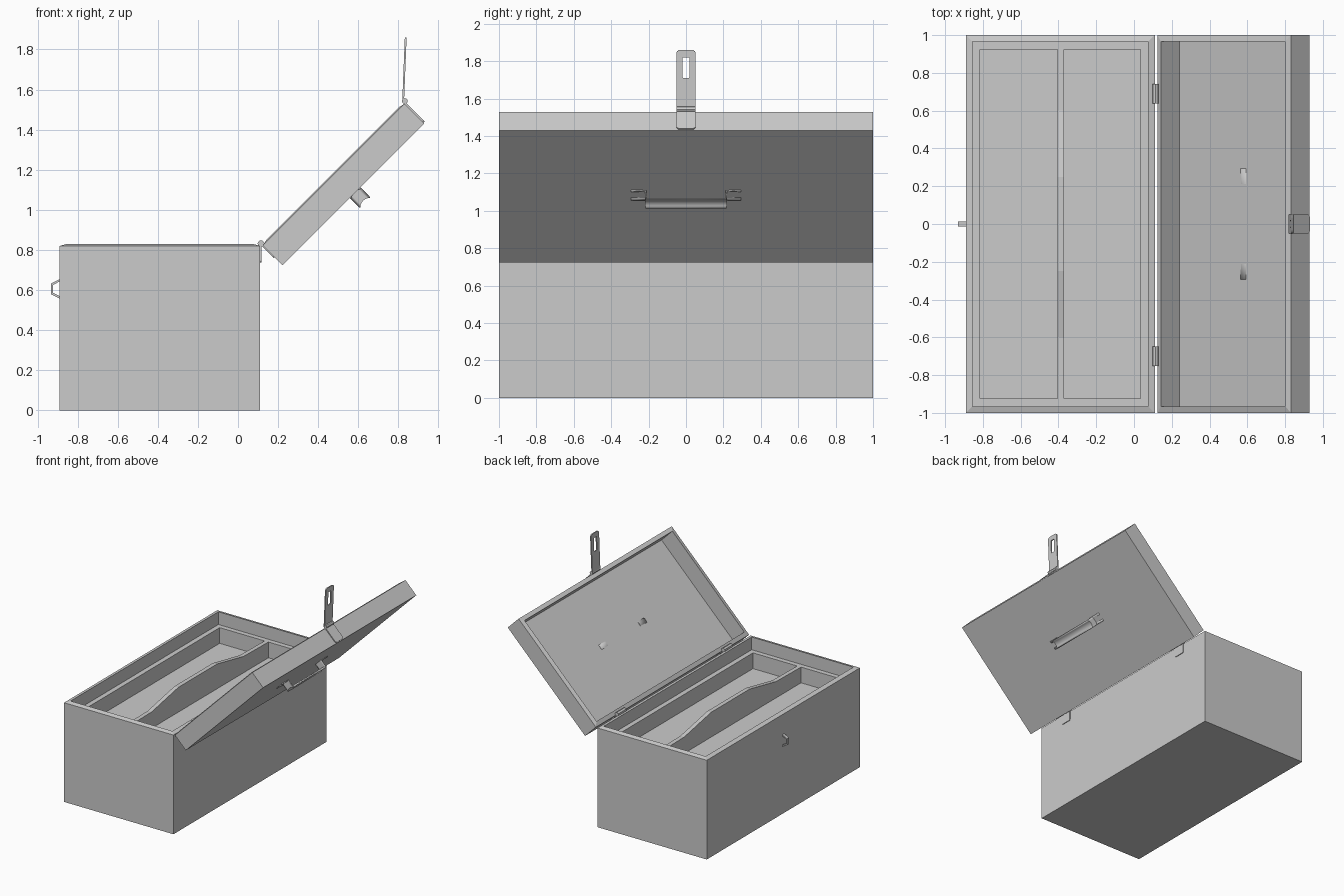
import bpy, bmesh
from math import pi, cos, sin, radians
from mathutils import Matrix, Vector

if "Cube" in bpy.data.objects:
    bpy.data.objects.remove(bpy.data.objects["Cube"])

# Lid frame: local x runs from hinge to free edge, local z points out of the open side
LID = Matrix.Translation((0.118, 0, 0.828)) @ Matrix.Rotation(radians(-45), 4, 'Y')
I = Matrix.Identity(4)


def finish(name, bm, m=I, smooth=False):
    bm.transform(m)
    bmesh.ops.recalc_face_normals(bm, faces=bm.faces[:])
    me = bpy.data.meshes.new(name)
    bm.to_mesh(me)
    bm.free()
    ob = bpy.data.objects.new(name, me)
    bpy.context.collection.objects.link(ob)
    if smooth:
        bpy.ops.object.select_all(action='DESELECT')
        ob.select_set(True)
        bpy.context.view_layer.objects.active = ob
        bpy.ops.object.shade_smooth_by_angle()
    return ob


def open_box(name, lo, hi, wall, floor, lip=0.0, m=I):
    """Box hollowed from the top, with an optional sloping rim."""
    lo, hi = Vector(lo), Vector(hi)
    bm = bmesh.new()
    bmesh.ops.create_cube(bm, size=1)
    for v in bm.verts:
        v.co = Vector(((lo if v.co[i] < 0 else hi)[i] for i in range(3)))
        if v.co.z == hi.z:
            v.co.z -= lip
    bm.normal_update()
    top = max(bm.faces, key=lambda f: f.calc_center_median().z)
    bmesh.ops.inset_region(bm, faces=[top], thickness=wall, use_even_offset=True)
    for v in top.verts:
        v.co.z = hi.z
    f = bmesh.ops.extrude_discrete_faces(bm, faces=[top])['faces'][0]
    for v in f.verts:
        v.co.z = lo.z + floor
    return finish(name, bm, m)


def plate(name, loops, thick, m=I):
    """Flat outline (with holes) in local xy, extruded along local z."""
    bm = bmesh.new()
    edges = []
    for pts in loops:
        vs = [bm.verts.new((x, y, -thick / 2)) for x, y in pts]
        edges += [bm.edges.new((vs[i - 1], vs[i])) for i in range(len(vs))]
    bmesh.ops.triangle_fill(bm, use_beauty=True, use_dissolve=False, edges=edges)
    ext = bmesh.ops.extrude_face_region(bm, geom=bm.faces[:], use_keep_orig=True)
    bmesh.ops.translate(bm, vec=(0, 0, thick),
                        verts=[g for g in ext['geom'] if isinstance(g, bmesh.types.BMVert)])
    return finish(name, bm, m)


def rounded(x0, x1, y0, y1, r_bottom, r_top, n=4):
    pts = []
    for cx, cy, sx, sy, a0 in ((x1, y1, -1, -1, 0), (x0, y1, 1, -1, 90),
                               (x0, y0, 1, 1, 180), (x1, y0, -1, 1, 270)):
        r = r_top if cy == y1 else r_bottom
        if r == 0:
            pts.append((cx, cy))
            continue
        for i in range(n + 1):
            a = radians(a0 + 90 * i / n)
            pts.append((cx + sx * r + r * cos(a), cy + sy * r + r * sin(a)))
    return pts


def axes(x, y, origin):
    x, y = Vector(x).normalized(), Vector(y).normalized()
    z = x.cross(y)
    m = Matrix((x, y, z)).transposed().to_4x4()
    m.translation = origin
    return m


def pin(name, centre, radius, length):
    bm = bmesh.new()
    bmesh.ops.create_cone(bm, cap_ends=True, segments=12, radius1=radius,
                          radius2=radius, depth=length)
    m = Matrix.Translation(centre) @ Matrix.Rotation(pi / 2, 4, 'X')
    return finish(name, bm, m, smooth=True)


# Case body and open lid
open_box("case_body", (-0.89, -1, 0), (0.11, 1, 0.83), 0.035, 0.03, 0.01)
open_box("lid", (0, -1, -0.148), (1, 1, 0), 0.035, 0.008, 0.008, LID)

# Lift-out tray with a raised grip divider
open_box("tray", (-0.855, -0.965, 0.57), (0.075, 0.965, 0.725), 0.04, 0.025)
divider = [(-0.93, 0.59), (0.93, 0.59), (0.93, 0.725), (0.6, 0.73), (0.25, 0.80),
           (-0.25, 0.80), (-0.6, 0.73), (-0.93, 0.725)]
plate("tray_divider", [divider], 0.035, axes((0, 1, 0), (0, 0, 1), (-0.387, 0, 0)))

# Hinges
for y, side in ((0.69, "left"), (-0.70, "right")):
    pin("hinge_pin_" + side, (0.114, y, 0.832), 0.016, 0.104)
    leaf = [rounded(-0.05, 0.05, -0.09, 0, 0.012, 0)]
    plate("hinge_body_leaf_" + side, leaf, 0.006,
          axes((0, 1, 0), (0, 0, 1), (0.113, y, 0.828)))
    plate("hinge_lid_leaf_" + side, leaf, 0.006,
          LID @ axes((0, 1, 0), (0, 0, 1), (-0.003, y, 0)))

# Hasp: fixed plate on the lid edge, pin and slotted strap
plate("hasp_plate", [rounded(-0.05, 0.05, -0.142, 0, 0.015, 0)], 0.008,
      LID @ axes((0, 1, 0), (0, 0, 1), (1.004, 0, 0)))
pin("hasp_pin", (0.832, 0, 1.543), 0.014, 0.1)
plate("hasp_strap", [rounded(-0.052, 0.052, 0, 0.315, 0, 0.02),
                     rounded(-0.018, 0.018, 0.165, 0.275, 0.004, 0.004)], 0.009,
      axes((0, 1, 0), (0.04, 0, 1), (0.824, 0, 1.545)))

# Staple loop on the case front
staple = [(-0.885, 0.657), (-0.932, 0.633), (-0.932, 0.579), (-0.885, 0.555),
          (-0.885, 0.567), (-0.922, 0.586), (-0.922, 0.626), (-0.885, 0.645)]
plate("staple", [staple], 0.024, axes((1, 0, 0), (0, 0, 1), (0, 0, 0)))

# Carry handle: bent strap with an arched cross-section
path = [(-0.295, -0.153), (-0.215, -0.153), (-0.215, -0.215),
        (0.215, -0.215), (0.215, -0.153), (0.295, -0.153)]
bm = bmesh.new()
steps = [i / 3 - 1 for i in range(7)]
rows = [[bm.verts.new((0.512 + 0.036 * s, y, z + 0.014 * (1 - s * s))) for s in steps]
        for y, z in path]
for a, b in zip(rows, rows[1:]):
    for i in range(6):
        bm.faces.new((a[i], a[i + 1], b[i + 1], b[i]))
handle = finish("carry_handle", bm, LID, smooth=True)
mod = handle.modifiers.new("thickness", 'SOLIDIFY')
mod.thickness = 0.008
mod.offset = 0
